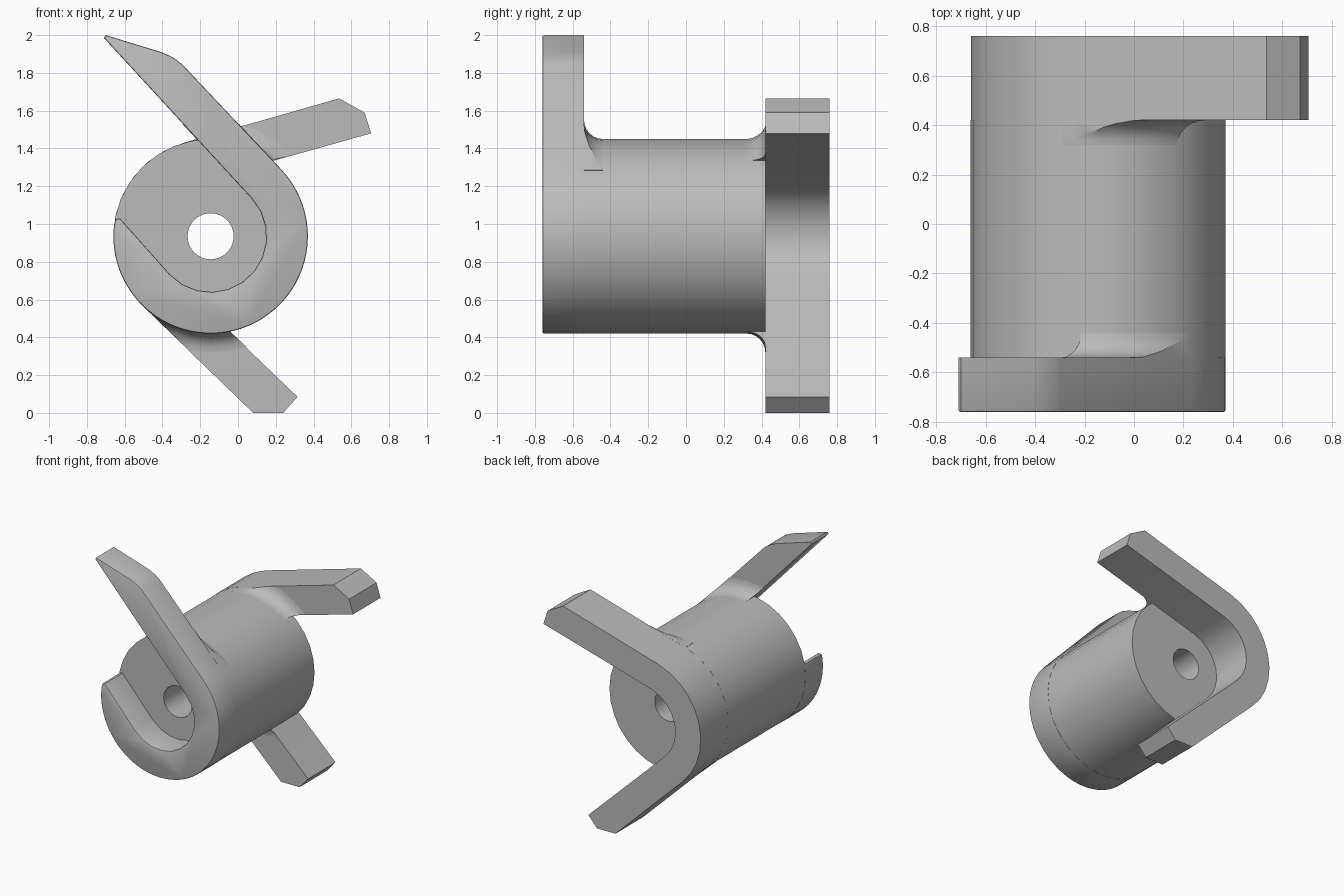
import bpy, bmesh
from math import radians, cos, sin, pi
from mathutils import Matrix, Vector

cube = bpy.data.objects.get("Cube")
if cube:
    bpy.data.objects.remove(cube)

CX, CZ = -0.145, 0.935            # hub axis
R_OUT, R_IN, R_HOLE = 0.515, 0.295, 0.122
Y_FRONT, Y_HUB0, Y_HUB1, Y_BACK = -0.76, -0.54, 0.42, 0.76
FILLET = 0.1

grey = bpy.data.materials.new("plain grey")
grey.use_nodes = True
grey.diffuse_color = (0.5, 0.5, 0.5, 1)
grey.node_tree.nodes["Principled BSDF"].inputs["Base Color"].default_value = (0.5, 0.5, 0.5, 1)


def finish(bm, name):
    bmesh.ops.recalc_face_normals(bm, faces=bm.faces)
    mesh = bpy.data.meshes.new(name)
    bm.to_mesh(mesh)
    bm.free()
    obj = bpy.data.objects.new(name, mesh)
    bpy.context.collection.objects.link(obj)
    mesh.materials.append(grey)
    return obj


def activate(obj):
    bpy.ops.object.select_all(action='DESELECT')
    obj.select_set(True)
    bpy.context.view_layer.objects.active = obj


def smooth(obj):
    activate(obj)
    bpy.ops.object.shade_smooth_by_angle(angle=radians(30))


def arc(r, a0, a1, n):
    angles = [radians(a0 + (a1 - a0) * i / n) for i in range(n + 1)]
    return [(CX + r * cos(a), CZ + r * sin(a)) for a in angles]


def prism(name, outline, y0, y1, bevel=0):
    """Extrude an x-z outline along y, optionally rounding the y0 rim."""
    bm = bmesh.new()
    face = bm.faces.new([bm.verts.new((x, y0, z)) for x, z in outline])
    geo = bmesh.ops.extrude_face_region(bm, geom=[face], use_keep_orig=True)["geom"]
    moved = [v for v in geo if isinstance(v, bmesh.types.BMVert)]
    bmesh.ops.translate(bm, verts=moved, vec=(0, y1 - y0, 0))
    bmesh.ops.recalc_face_normals(bm, faces=bm.faces)
    if bevel:
        rim = [e for e in bm.edges if all(abs(v.co.y - y0) < 1e-5 for v in e.verts)]
        bmesh.ops.bevel(bm, geom=rim, offset=bevel, segments=2, profile=0.5,
                        affect='EDGES', clamp_overlap=True)
    return finish(bm, name)


def revolve(name, profile, steps=32):
    """Spin a closed (radius, y) profile around the hub axis."""
    bm = bmesh.new()
    vs = [bm.verts.new((CX + r, y, CZ)) for r, y in profile]
    es = [bm.edges.new((vs[i - 1], vs[i])) for i in range(len(vs))]
    bmesh.ops.spin(bm, geom=vs + es, cent=(CX, 0, CZ), axis=(0, 1, 0),
                   angle=2 * pi, steps=steps)
    bmesh.ops.remove_doubles(bm, verts=bm.verts, dist=1e-4)
    return finish(bm, name)


def arm_fillet(name, normal_angle, turn, y_face, side):
    """Concave blend between the hub and an arm, clipped to the arm's width."""
    curve = []
    for i in range(7):
        a = radians(15 * i)
        curve.append((R_OUT + FILLET * (1 - sin(a)), y_face + side * FILLET * (1 - cos(a))))
    inner = R_OUT - 0.035
    ring = revolve(name, curve + [(inner, y_face + side * FILLET), (inner, y_face)])
    n = Vector((cos(radians(normal_angle)), sin(radians(normal_angle))))
    d = Matrix.Rotation(radians(turn), 2) @ n
    c = Vector((CX, CZ))
    box = [c + d * a + n * b for a, b in ((0, R_IN), (1, R_IN), (1, R_OUT), (0, R_OUT))]
    clip = prism(name + "_clip", box, y_face - 0.2, y_face + 0.2)
    clip.hide_render = True
    mod = ring.modifiers.new("clip", 'BOOLEAN')
    mod.operation, mod.solver, mod.object = 'INTERSECT', 'EXACT', clip
    activate(ring)
    bpy.ops.object.modifier_apply(modifier=mod.name)
    bpy.data.objects.remove(clip)
    smooth(ring)


# Hub with its through hole
smooth(revolve("hub", [(R_HOLE, Y_HUB0), (R_OUT, Y_HUB0), (R_OUT, Y_HUB1), (R_HOLE, Y_HUB1)]))

# Front hook: long pointed arm running into a U-shaped rim
FRONT_N = 42.9
hook = [(-0.71, 1.985), (-0.70, 2.0), (-0.40, 1.908), (-0.34, 1.88), (-0.295, 1.845)]
hook += arc(R_OUT, FRONT_N, -187, 48)
hook += [(-0.648, 1.025), (-0.625, 1.03)]
hook += arc(R_IN, FRONT_N - 180, FRONT_N, 11)
smooth(prism("front_hook", hook, Y_FRONT, Y_HUB0, bevel=0.009))

# Back fork: two chamfered arms joined by a curved web
UPPER_N, LOWER_N = 106.2, 226.6
fork = [(0.705, 1.48), (0.67, 1.59), (0.535, 1.665)]
fork += arc(R_OUT, UPPER_N, LOWER_N, 10)
fork += [(0.08, 0), (0.24, 0), (0.315, 0.085)]
fork += arc(R_IN, LOWER_N, UPPER_N, 8)
smooth(prism("back_fork", fork, Y_HUB1, Y_BACK))

# Blends where the arms leave the hub
arm_fillet("front_arm_fillet", FRONT_N, 90, Y_HUB0, 1)
arm_fillet("upper_arm_fillet", UPPER_N, -90, Y_HUB1, -1)
arm_fillet("lower_arm_fillet", LOWER_N, 90, Y_HUB1, -1)
